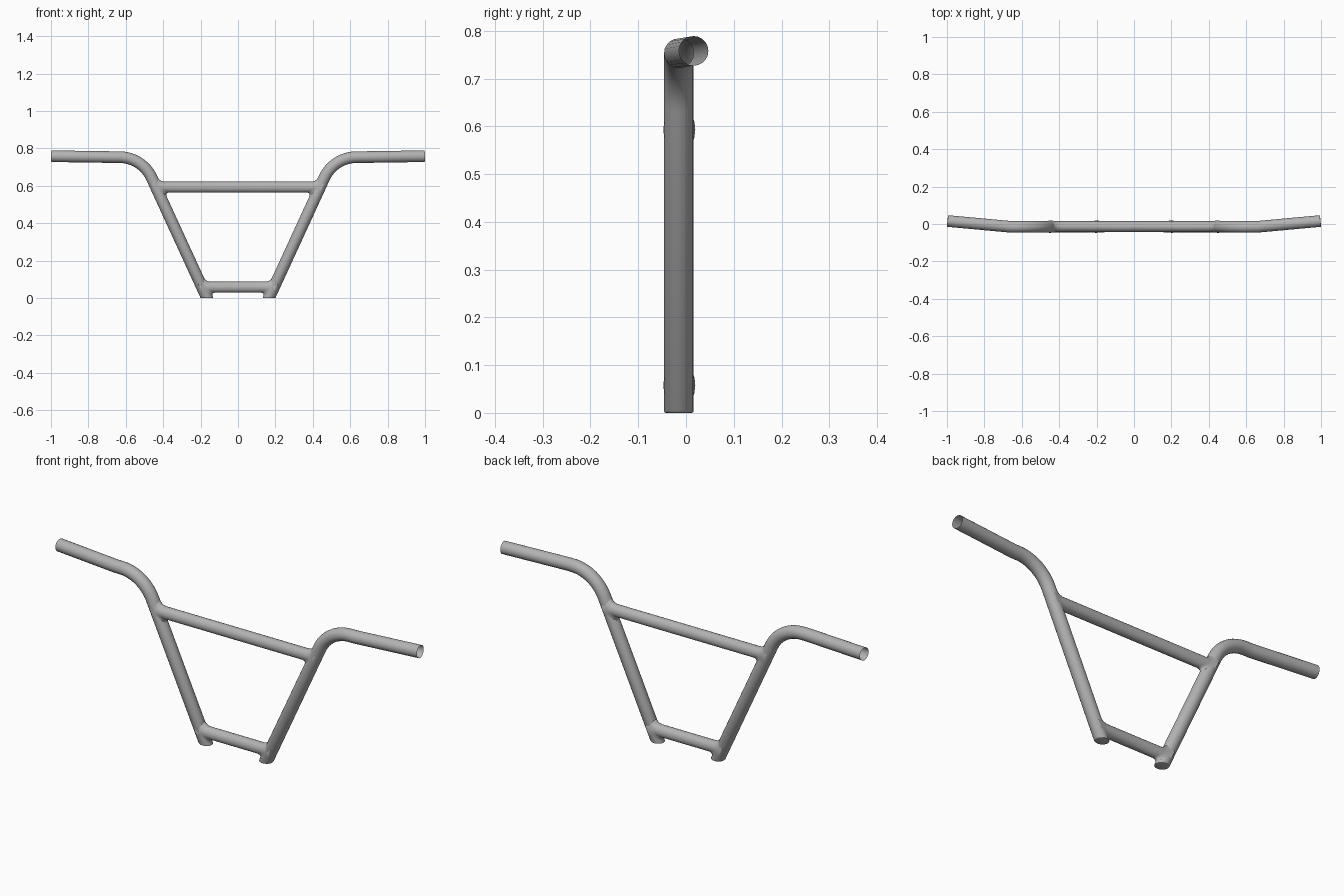
import bpy, bmesh
from math import sin, cos, pi, sqrt, atan, tan
from mathutils import Vector

if "Cube" in bpy.data.objects:
    bpy.data.objects.remove(bpy.data.objects["Cube"])

SIDES = 20
R = 0.031            # main tube radius
FOOT_X = 0.166       # tube centre at the base
SLOPE = 0.46         # outward lean of the uprights
Y = -0.015           # depth of the main frame
TOP_Z = 0.753
BEND_R = 0.19

steel = bpy.data.materials.new("satin_grey_steel")
steel.use_nodes = True
steel.diffuse_color = (0.45, 0.45, 0.45, 1)
steel.node_tree.nodes["Principled BSDF"].inputs["Base Color"].default_value = (0.45, 0.45, 0.45, 1)


def skin(bm, rings):
    """Join successive rings of points with quads."""
    loops = [[bm.verts.new(p) for p in ring] for ring in rings]
    for a, b in zip(loops, loops[1:]):
        for i in range(SIDES):
            j = (i + 1) % SIDES
            bm.faces.new((a[i], a[j], b[j], b[i]))
    return loops


def finish(bm, name):
    bmesh.ops.recalc_face_normals(bm, faces=bm.faces)
    mesh = bpy.data.meshes.new(name)
    bm.to_mesh(mesh)
    bm.free()
    mesh.materials.append(steel)
    obj = bpy.data.objects.new(name, mesh)
    bpy.context.collection.objects.link(obj)
    bpy.ops.object.select_all(action='DESELECT')
    obj.select_set(True)
    bpy.context.view_layer.objects.active = obj
    bpy.ops.object.shade_smooth_by_angle(angle=pi / 5)
    return obj


def sweep(path, start_normal):
    """Mitred circular rings along a path; the first is cut to start_normal."""
    rings = []
    for i, p in enumerate(path):
        d = (path[max(i, 1)] - path[max(i, 1) - 1]).normalized()
        ahead = (path[i + 1] - p).normalized() if i + 1 < len(path) else d
        n = start_normal if i == 0 else (d + ahead).normalized()
        v = d.cross(Vector((0, 1, 0))).normalized()
        u = v.cross(d)
        ring = []
        for k in range(SIDES):
            a = 2 * pi * k / SIDES
            q = (u * cos(a) + v * sin(a)) * R
            ring.append(p + q - d * (q.dot(n) / d.dot(n)))
        rings.append(ring)
    return rings


# Upright, shoulder bend and grip in one tube, mirrored across x
lean = atan(SLOPE)
turn = pi / 2 - lean
corner_x = FOOT_X + SLOPE * TOP_Z
bend_end = corner_x + BEND_R * tan(turn / 2)
path = [Vector((FOOT_X, Y, 0))]
for i in range(13):
    a = turn * (1 - i / 12)
    path.append(Vector((bend_end - BEND_R * sin(a), Y, TOP_Z - BEND_R * (1 - cos(a)))))
path += [Vector((0.66, Y, TOP_Z)), Vector((0.997, 0.016, 0.758))]

bm = bmesh.new()
loops = skin(bm, sweep(path, Vector((0, 0, 1))))
foot = bm.faces.new(loops[0])
bmesh.ops.bevel(bm, geom=list(foot.edges), offset=0.004, segments=2, affect='EDGES', profile=0.5)
tube = finish(bm, "side_tubes")
mirror = tube.modifiers.new("mirror", 'MIRROR')
mirror.use_axis[0] = True


# Cross bars, with their ends flared into weld fillets against the uprights
FLARE = [(-0.012, 0.022), (0.0, 0.017), (0.004, 0.009), (0.010, 0.004), (0.022, 0.0)]


def cross_bar(name, z, r):
    rings = []
    for side, steps in ((-1, FLARE), (1, FLARE[::-1])):
        for gap, grow in steps:
            ring = []
            for k in range(SIDES):
                a = 2 * pi * k / SIDES
                dy = (r + grow * 0.2) * cos(a)
                dz = (r + grow) * sin(a)
                wall = sqrt(max(R * R - dy * dy, 0)) / cos(lean)
                x = FOOT_X + SLOPE * (z + dz) - wall - gap
                ring.append((side * x, Y + 0.001 + dy, z + dz))
            rings.append(ring)
    bm = bmesh.new()
    skin(bm, rings)
    finish(bm, name)


cross_bar("upper_cross_bar", 0.593, 0.029)
cross_bar("lower_cross_bar", 0.058, 0.029)
